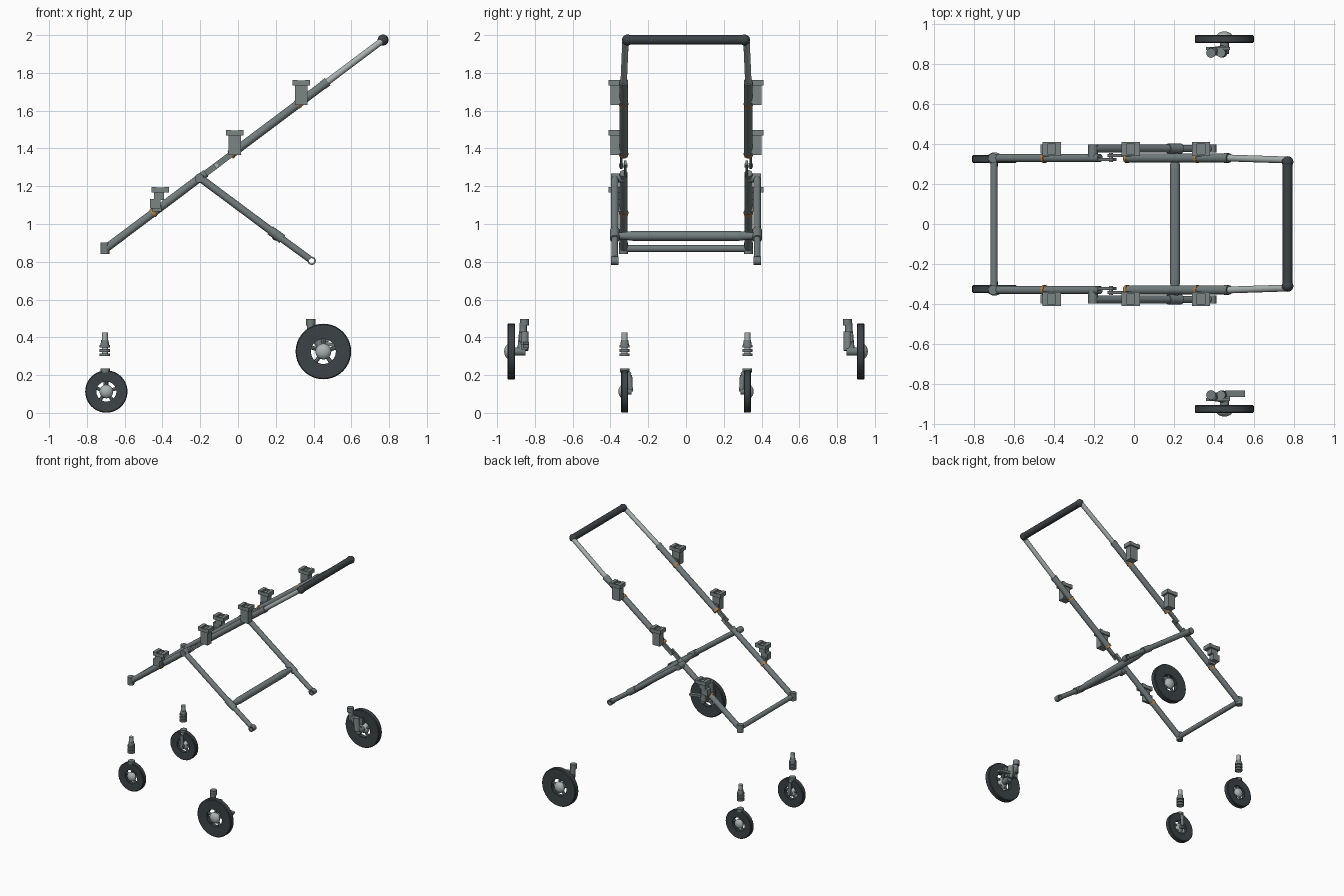
import bpy, bmesh, math
from mathutils import Vector, Matrix

if "Cube" in bpy.data.objects:
    bpy.data.objects.remove(bpy.data.objects["Cube"])


def material(name, r, g, b):
    m = bpy.data.materials.new(name)
    m.use_nodes = True
    m.diffuse_color = (r, g, b, 1)
    m.node_tree.nodes["Principled BSDF"].inputs["Base Color"].default_value = (r, g, b, 1)
    return m


STEEL = material("steel grey", .17, .205, .21)
LIGHT = material("light metal", .40, .45, .45)
CLIP = material("clip grey", .20, .235, .235)
DARK = material("dark rubber", .045, .056, .062)
ORANGE = material("orange", .55, .22, .05)


def finish(name, bm, mat):
    bmesh.ops.recalc_face_normals(bm, faces=bm.faces)
    me = bpy.data.meshes.new(name)
    bm.to_mesh(me)
    bm.free()
    ob = bpy.data.objects.new(name, me)
    bpy.context.collection.objects.link(ob)
    me.materials.append(mat)
    bpy.ops.object.select_all(action='DESELECT')
    ob.select_set(True)
    bpy.context.view_layer.objects.active = ob
    bpy.ops.object.shade_smooth_by_angle(angle=math.radians(40))
    return ob


def tube(name, a, b, r, mat, r2=None, sides=20):
    a, b = Vector(a), Vector(b)
    d = b - a
    bm = bmesh.new()
    M = Matrix.Translation((a + b) / 2) @ d.to_track_quat('Z', 'Y').to_matrix().to_4x4()
    bmesh.ops.create_cone(bm, cap_ends=True, segments=sides, radius1=r,
                          radius2=r if r2 is None else r2, depth=d.length, matrix=M)
    return finish(name, bm, mat)


def box(name, c, size, mat, tilt=0):
    bm = bmesh.new()
    M = Matrix.Translation(c) @ Matrix.Rotation(tilt, 4, 'Y') @ Matrix.Diagonal((*size, 1))
    bmesh.ops.create_cube(bm, size=1, matrix=M)
    return finish(name, bm, mat)


def ball(name, c, r, mat, flat=1):
    bm = bmesh.new()
    M = Matrix.Translation(c) @ Matrix.Diagonal((1, flat, 1, 1))
    bmesh.ops.create_uvsphere(bm, u_segments=20, v_segments=12, radius=r, matrix=M)
    return finish(name, bm, mat)


def ring(name, c, profile, mat, axis=(0, 1, 0), steps=40):
    """Closed (radius, offset) profile turned about an axis."""
    bm = bmesh.new()
    vs = [bm.verts.new((r, 0, h)) for r, h in profile]
    es = [bm.edges.new((vs[i - 1], vs[i])) for i in range(len(vs))]
    bmesh.ops.spin(bm, geom=vs + es, cent=(0, 0, 0), axis=(0, 0, 1),
                   angle=math.tau, steps=steps, use_duplicate=False)
    bmesh.ops.remove_doubles(bm, verts=bm.verts, dist=.0002)
    M = Matrix.Translation(c) @ Vector(axis).to_track_quat('Z', 'Y').to_matrix().to_4x4()
    bmesh.ops.transform(bm, matrix=M, verts=bm.verts)
    return finish(name, bm, mat)


# Side rail line, shared by the rails, joints and clips
SLOPE = .752
ANGLE = -math.atan(SLOPE)


def rail(x, y, lift=0):
    return Vector((x, y, .87 + (x + .70) * SLOPE + lift))


def wheel(label, c, R, w, hole, hub, out):
    h = w / 2
    b = .12 * w
    x, y, z = c
    ring(label + "_tyre", c, [(hole, -h * .8), (R * .93, -h), (R - b, -h), (R, -h + b),
                              (R, h - b), (R - b, h), (R * .93, h), (hole, h * .8)], DARK)
    ball(label + "_hub", (x, y + out * h * .4, z), hub, LIGHT, .7)
    for i in range(5):
        t = math.tau * i / 5 + .3
        tube(label + "_spoke", c, (x + hole * 1.05 * math.cos(t), y, z + hole * 1.05 * math.sin(t)),
             hub * .25, STEEL, sides=8)


for s, side in ((1, "left"), (-1, "right")):
    y = .33 * s

    # Main rail: lower tube, upper tube and telescoping handle tube
    tube(side + "_lower_rail", rail(-.70, y), rail(-.17, y), .021, STEEL)
    tube(side + "_upper_rail", rail(-.04, y), rail(.47, y), .022, STEEL)
    tube(side + "_rail_sleeve", rail(.45, y), rail(.475, y), .024, STEEL)
    tube(side + "_handle_tube", rail(.47, y), rail(.77, .32 * s), .017, LIGHT)
    ball(side + "_handle_knob", rail(.768, .31 * s), .029, DARK)

    # Folding joint plates between the rail tubes
    box(side + "_joint_plate_inner", rail(-.14, .322 * s), (.11, .014, .032), STEEL, ANGLE)
    box(side + "_joint_plate_outer", rail(-.075, .342 * s), (.12, .014, .032), STEEL, ANGLE)
    tube(side + "_joint_bolt", rail(-.115, .31 * s), rail(-.115, .355 * s), .010, LIGHT)

    # Front corner socket
    tube(side + "_front_socket", (-.705, y, .842), (-.705, y, .902), .024, STEEL)

    # Seat clips with a notched head and an orange button collar
    for x in (.335, -.017, -.43):
        low = x < -.4
        z = rail(x, 0).z
        yc = .375 * s
        if low:
            box(side + "_clip_foot", (x - .008, yc, z + .035), (.058, .045, .05), CLIP)
            box(side + "_clip_stem", (x + .012, yc, z + .08), (.055, .045, .05), CLIP)
        else:
            box(side + "_clip_stem", (x, yc, z + .037), (.064, .05, .11), CLIP)
        hx, hz = x + (.018 if low else 0), z + .092 + (.008 if low else 0)
        box(side + "_clip_head", (hx, yc, hz), (.092, .07, .014), CLIP)
        for d in (-1, 1):
            box(side + "_clip_lip", (hx + d * .033, yc, hz + .012), (.026, .07, .022), CLIP)
            box(side + "_clip_edge", (hx, yc + d * .03, hz + .012), (.09, .010, .014), CLIP)
        box(side + "_clip_link", (x, .352 * s, z + .01), (.05, .03, .035), CLIP)
        tube(side + "_clip_button", rail(x - .024, y), rail(x - .012, y), .0245, ORANGE)

    # Rear leg with hinge, sleeve and open end socket
    yl = .377 * s
    top, mid, low = Vector((-.20, yl, 1.243)), Vector((.20, yl, .945)), Vector((.385, yl, .81))
    tube(side + "_leg_hinge", (-.205, .325 * s, 1.243), (-.205, .398 * s, 1.243), .024, STEEL)
    tube(side + "_upper_leg", top, mid, .020, STEEL)
    tube(side + "_leg_sleeve", mid - Vector((.03, 0, -.022)), mid + Vector((.035, 0, -.025)), .025, STEEL)
    tube(side + "_lower_leg", mid, low - Vector((.008, 0, -.006)), .018, STEEL)
    ring(side + "_leg_end", (.39, yl, .805), [(.014, -.02), (.022, -.02), (.022, .02), (.014, .02)], STEEL)

    # Front wheel, inner fork and mount
    yf = .325 * s
    wheel(side + "_front_wheel", (-.697, yf, .113), .112, .038, .053, .036, s)
    tube(side + "_front_axle", (-.697, yf, .113), (-.697, .288 * s, .113), .016, STEEL)
    tube(side + "_front_fork", (-.697, .294 * s, .113), (-.70, .298 * s, .20), .013, STEEL)
    tube(side + "_fork_bend", (-.70, .298 * s, .20), (-.703, yf, .226), .013, STEEL)
    tube(side + "_fork_cap", (-.703, yf, .215), (-.703, yf, .236), .025, STEEL)

    # Spring stem with stacked collars
    tube(side + "_stem", (-.705, yf, .30), (-.705, yf, .425), .016, LIGHT)
    tube(side + "_stem_neck", (-.705, yf, .355), (-.705, yf, .385), .024, STEEL, .019)
    for z in (.300, .323, .346):
        tube(side + "_stem_collar", (-.705, yf, z), (-.705, yf, z + .014), .027, STEEL)

    # Rear wheel, swing arm and mounting post
    yr, yb = .925 * s, .862 * s
    wheel(side + "_rear_wheel", (.452, yr, .325), .147, .042, .066, .042, s)
    tube(side + "_rear_axle", (.452, yr, .325), (.452, .85 * s, .325), .022, STEEL)
    tube(side + "_swing_arm", (.452, .872 * s, .325), (.392, yb, .43), .022, STEEL)
    tube(side + "_post", (.385, yb, .40), (.385, yb, .475), .020, STEEL)
    tube(side + "_post_head", (.385, .855 * s, .462), (.385, .855 * s, .498), .024, STEEL)
    tube(side + "_damper", (.445, .855 * s, .33), (.435, .855 * s, .43), .022, CLIP)
    box(side + "_arm_plate", (.42, .877 * s, .40), (.12, .016, .05), STEEL)

# Brake pedal, on one side only
box("brake_pedal", (.505, -.848, .36), (.10, .032, .018), STEEL, .15)
box("brake_link", (.46, -.855, .35), (.04, .03, .03), STEEL)

# Cross bars
tube("front_cross_bar", (-.70, -.33, .87), (-.70, .33, .87), .018, STEEL)
tube("rear_cross_bar", (.205, -.37, .937), (.205, .37, .937), .019, STEEL)
tube("rear_cross_sleeve", (.205, -.28, .937), (.205, .28, .937), .026, STEEL)
for s in (-1, 1):
    tube("rear_sleeve_taper", (.205, .28 * s, .937), (.205, .34 * s, .937), .026, STEEL, .019)
tube("handle_grip", (.768, -.31, 1.975), (.768, .31, 1.975), .025, DARK)
